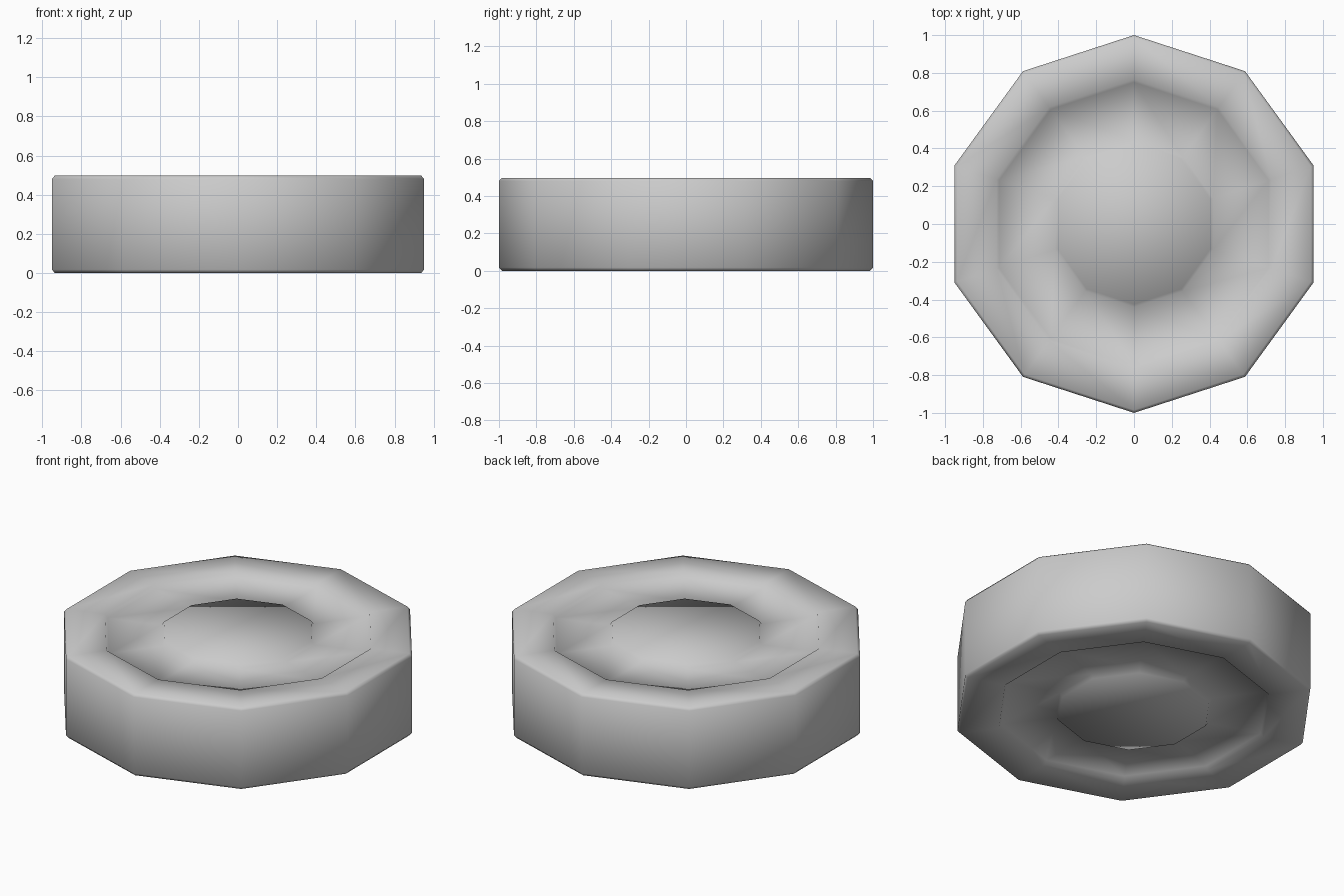
import bpy, bmesh, math

if "Cube" in bpy.data.objects:
    bpy.data.objects.remove(bpy.data.objects["Cube"])

SIDES = 10

# Half cross-section (radius, height) of the upper half: hub, groove, rim, chamfer
H = 0.497
upper = [(0.425, H), (0.44, H - 0.022), (0.75, H - 0.022), (0.765, H),
         (0.985, H), (1.0, H - 0.017)]
# Mirror the profile for the underside
profile = upper + [(r, H - z) for r, z in reversed(upper)]

# Ten-sided disc swept from the profile
bm = bmesh.new()
rings = []
for r, z in profile:
    ring = []
    for i in range(SIDES):
        a = math.pi / 2 + 2 * math.pi * i / SIDES
        ring.append(bm.verts.new((r * math.cos(a), r * math.sin(a), z)))
    rings.append(ring)
for a, b in zip(rings, rings[1:]):
    for i in range(SIDES):
        j = (i + 1) % SIDES
        bm.faces.new((a[i], b[i], b[j], a[j]))

# Hub caps on both sides
bm.faces.new(rings[0])
bm.faces.new(rings[-1][::-1])
bmesh.ops.recalc_face_normals(bm, faces=bm.faces)
for f in bm.faces:
    f.smooth = True

mesh = bpy.data.meshes.new("grooved_disc")
bm.to_mesh(mesh)
bm.free()
disc = bpy.data.objects.new("grooved_disc", mesh)
bpy.context.collection.objects.link(disc)
